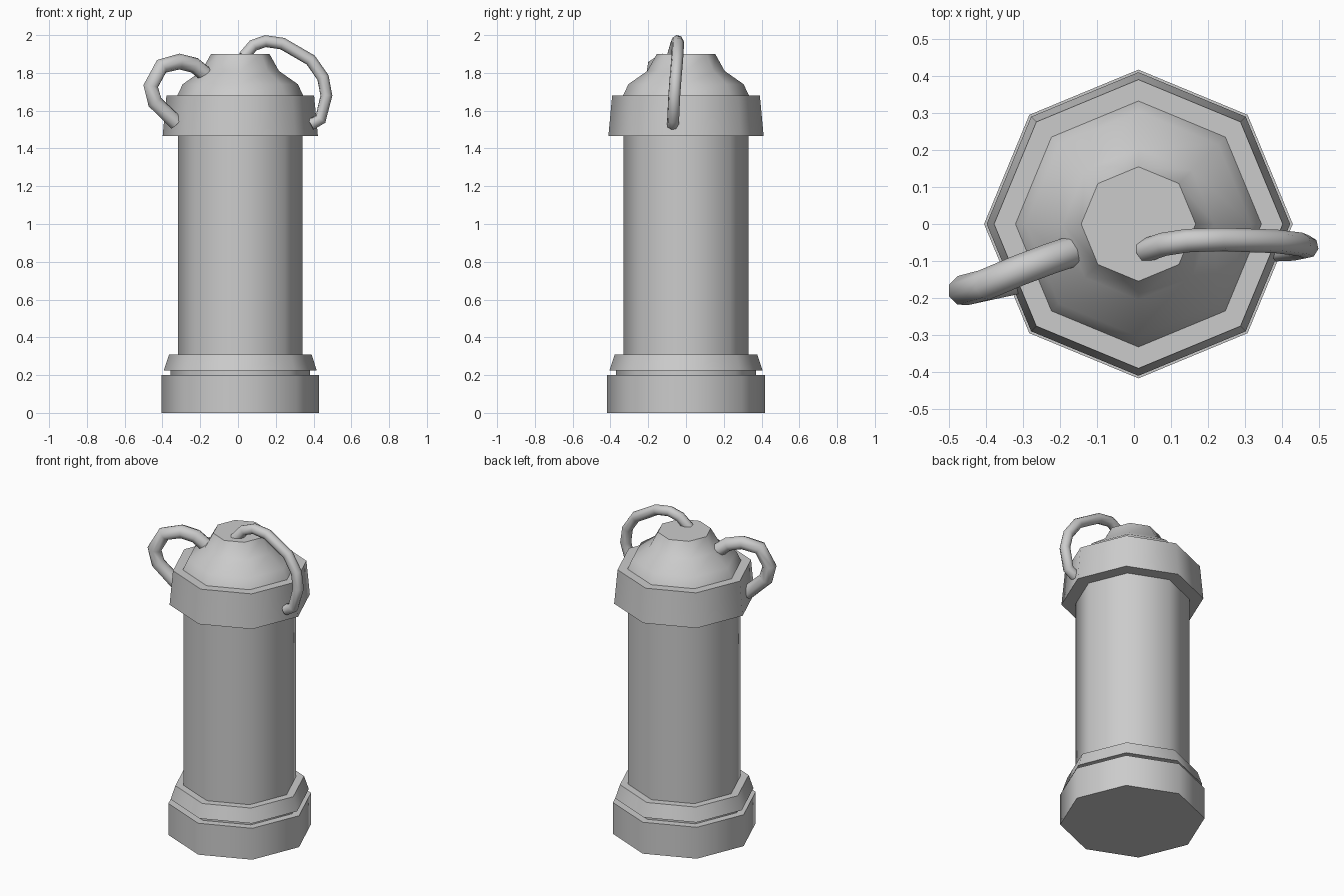
import bpy, bmesh, math

if "Cube" in bpy.data.objects:
    bpy.data.objects.remove(bpy.data.objects["Cube"])

CX = 0.012  # axis of the octagonal body


def lathe(name, profile, sides=8):
    """Closed solid turned from (radius, z) points, smooth with sharp rims."""
    bm = bmesh.new()
    rings = []
    for r, z in profile:
        rings.append([bm.verts.new((CX + r * math.cos(2 * math.pi * i / sides),
                                    r * math.sin(2 * math.pi * i / sides), z))
                      for i in range(sides)])
    for a, b in zip(rings, rings[1:]):
        for i in range(sides):
            j = (i + 1) % sides
            bm.faces.new((a[i], a[j], b[j], b[i]))
    bm.faces.new(rings[0][::-1])
    bm.faces.new(rings[-1])
    me = bpy.data.meshes.new(name)
    bm.to_mesh(me)
    bm.free()
    ob = bpy.data.objects.new(name, me)
    bpy.context.collection.objects.link(ob)
    bpy.ops.object.select_all(action='DESELECT')
    ob.select_set(True)
    bpy.context.view_layer.objects.active = ob
    bpy.ops.object.shade_smooth_by_angle(angle=math.radians(50))
    return ob


def cable(name, points, radius):
    """Low-poly round tube along a path."""
    cu = bpy.data.curves.new(name, 'CURVE')
    cu.dimensions = '3D'
    cu.bevel_depth = radius
    cu.bevel_resolution = 2
    cu.use_fill_caps = True
    sp = cu.splines.new('POLY')
    sp.points.add(len(points) - 1)
    for p, co in zip(sp.points, points):
        p.co = (*co, 1)
    sp.use_smooth = True
    ob = bpy.data.objects.new(name, cu)
    bpy.context.collection.objects.link(ob)
    return ob


# Foot, groove and tapered collar
lathe("base", [(0.418, 0), (0.418, 0.2), (0.37, 0.2), (0.37, 0.225),
               (0.405, 0.225), (0.377, 0.31), (0.33, 0.31)])

# Main cylinder
lathe("body", [(0.33, 0.31), (0.33, 1.465)])

# Cap band and stepped dome
lathe("cap", [(0.33, 1.465), (0.411, 1.465), (0.391, 1.68), (0.333, 1.68),
              (0.305, 1.74), (0.205, 1.81), (0.155, 1.9)])

# Short thick cable on the left
cable("left_cable", [(-0.17, -0.075, 1.79), (-0.23, -0.095, 1.84), (-0.31, -0.125, 1.86),
                     (-0.405, -0.165, 1.835), (-0.462, -0.18, 1.73),
                     (-0.44, -0.175, 1.645), (-0.325, -0.15, 1.535)], 0.042)

# Long thin cable on the right
cable("right_cable", [(0.03, -0.072, 1.885), (0.08, -0.055, 1.945), (0.145, -0.045, 1.968),
                      (0.235, -0.042, 1.955), (0.385, -0.047, 1.868),
                      (0.45, -0.055, 1.775), (0.468, -0.062, 1.68),
                      (0.437, -0.068, 1.555), (0.385, -0.07, 1.527)], 0.032)
